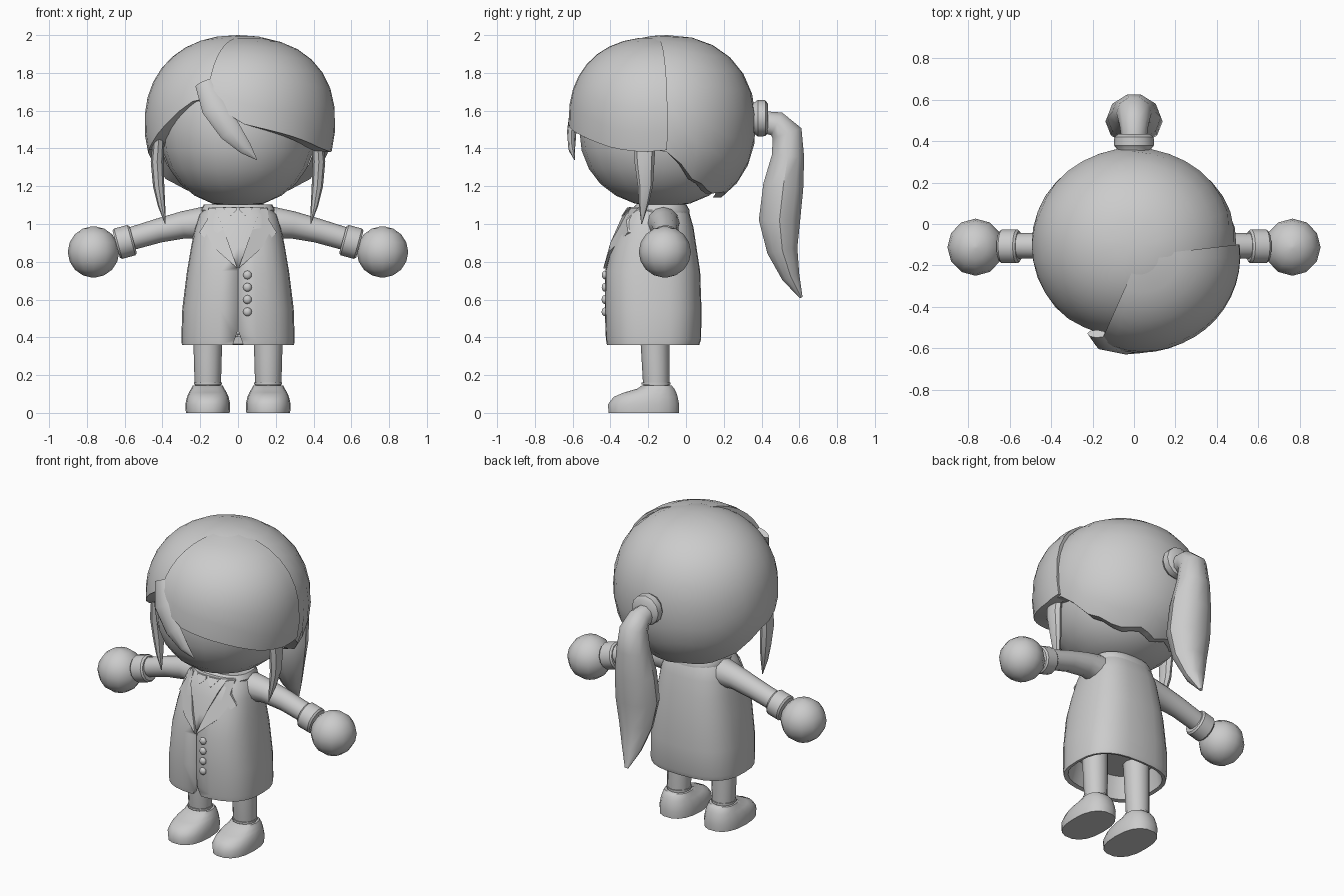
import bpy, bmesh, math
from mathutils import Vector

if "Cube" in bpy.data.objects:
    bpy.data.objects.remove(bpy.data.objects["Cube"])

grey = bpy.data.materials.new("plain_grey")
grey.diffuse_color = (0.6, 0.6, 0.6, 1)
grey.use_nodes = True
grey.node_tree.nodes["Principled BSDF"].inputs["Base Color"].default_value = grey.diffuse_color


def make(name, verts, faces, angle=40):
    me = bpy.data.meshes.new(name)
    bm = bmesh.new()
    vs = [bm.verts.new(v) for v in verts]
    for f in faces:
        bm.faces.new([vs[i] for i in f])
    bmesh.ops.remove_doubles(bm, verts=bm.verts, dist=0.0002)
    bmesh.ops.recalc_face_normals(bm, faces=bm.faces)
    bm.to_mesh(me)
    bm.free()
    me.materials.append(grey)
    ob = bpy.data.objects.new(name, me)
    bpy.context.collection.objects.link(ob)
    bpy.ops.object.select_all(action='DESELECT')
    ob.select_set(True)
    bpy.context.view_layer.objects.active = ob
    bpy.ops.object.shade_smooth_by_angle(angle=math.radians(angle))
    return ob


def loft(name, rings, angle=40):
    """Skin closed rings of equal length and cap both ends."""
    n, m = len(rings[0]), len(rings)
    faces = [(r * n + i, r * n + (i + 1) % n, (r + 1) * n + (i + 1) % n, (r + 1) * n + i)
             for r in range(m - 1) for i in range(n)]
    faces += [tuple(range(n)), tuple(range((m - 1) * n, m * n))]
    return make(name, [p for r in rings for p in r], faces, angle)


def spow(v, e):
    return math.copysign(abs(v) ** e, v)


def oval(z, a, y0, y1, n, p=2.0, cx=0.0):
    """Horizontal rounded ring with half width a, from y0 to y1."""
    ts = [2 * math.pi * i / n for i in range(n)]
    return [(cx + a * spow(math.cos(t), 2 / p),
             (y0 + y1) / 2 + (y1 - y0) / 2 * spow(math.sin(t), 2 / p), z) for t in ts]


def tube(name, path, sizes, ref, n=10, angle=40):
    """Oval tube along a path; the first size lies along ref."""
    pts = [Vector(p) for p in path]
    rings = []
    for i, c in enumerate(pts):
        t = (pts[min(i + 1, len(pts) - 1)] - pts[max(i - 1, 0)]).normalized()
        u = Vector(ref)
        u = (u - t * u.dot(t)).normalized()
        v = t.cross(u)
        a, b = sizes[i]
        rings.append([c + u * a * math.cos(2 * math.pi * k / n) + v * b * math.sin(2 * math.pi * k / n)
                      for k in range(n)])
    return loft(name, rings, angle)


def lerp(keys, x):
    for (a, u), (b, v) in zip(keys, keys[1:]):
        if a <= x <= b:
            return u + (v - u) * (x - a) / (b - a)
    return keys[-1][1]


def shell(name, c, r, p, thetas, edge, top, rows):
    """Rounded dome whose lower rim height follows the edge keys, with rim tucked inward."""
    closed = thetas[-1] - thetas[0] >= 360
    cols = [(t, 1) for t in (thetas[:-1] if closed else thetas)]
    if not closed:
        cols = [(thetas[0], 0.86)] + cols + [(thetas[-1], 0.86)]
    verts, h = [], rows + 2
    for th, k in cols:
        q = max(-1, min(1, (lerp(edge, th) - c[2]) / r[2]))
        low = math.acos(spow(q, p / 2))
        t = math.radians(th)
        for j in range(h):
            ph = top + (low - top) * min(j, rows) / rows
            s = 0.84 if j > rows else k
            e = s * spow(math.sin(ph), 2 / p)
            verts.append((c[0] + r[0] * e * math.cos(t), c[1] + r[1] * e * math.sin(t),
                          c[2] + r[2] * (s if j <= rows else 1) * spow(math.cos(ph), 2 / p)))
    n = len(cols)
    faces = [(i * h + j, i * h + j + 1, (i + 1) % n * h + j + 1, (i + 1) % n * h + j)
             for i in range(n if closed else n - 1) for j in range(h - 1)]
    return make(name, verts, faces, 45)


def ball(name, c, r, seg, rings, p=2.0):
    loft(name, [oval(c[2] + r[2] * spow(math.cos(f), 2 / p), r[0] * spow(math.sin(f), 2 / p),
                     c[1] - r[1] * spow(math.sin(f), 2 / p), c[1] + r[1] * spow(math.sin(f), 2 / p),
                     seg, 2, c[0])
                for f in [math.pi * (0.02 + 0.96 * i / rings) for i in range(rings + 1)]], 50)


# Head and hair cap
ball("head", (0, -0.125, 1.5), (0.41, 0.44, 0.41), 20, 12, 2.15)
cap_edge = [(0, 1.38), (6, 1.37), (15, 1.25), (28, 1.22), (45, 1.16), (70, 1.17), (90, 1.14),
            (110, 1.17), (135, 1.16), (152, 1.22), (165, 1.25), (174, 1.37), (195, 1.40),
            (215, 1.50), (231, 1.60), (246, 1.68), (270, 1.6), (300, 1.52), (330, 1.43), (360, 1.38)]
shell("hair_cap", (0, -0.10, 1.53), (0.495, 0.47, 0.47), 2.2,
      [i * 10 for i in range(37)], cap_edge, 0.0, 10)

# Swept fringe with a forelock at the parting
fringe_edge = [(240, 1.68), (247, 1.66), (270, 1.53), (300, 1.47), (330, 1.40), (350, 1.38), (380, 1.40)]
shell("fringe", (0.025, -0.155, 1.54), (0.49, 0.467, 0.45), 2.3,
      [247 + i * 8 for i in range(16)], fringe_edge, 0.15, 8)
tube("forelock", [(-0.18, -0.53, 1.75), (-0.125, -0.585, 1.62), (-0.04, -0.605, 1.49),
                  (0.04, -0.605, 1.4), (0.1, -0.59, 1.34)],
     [(0.05, 0.02), (0.07, 0.028), (0.06, 0.025), (0.035, 0.018), (0.002, 0.002)], (1, 0, 0.6), 8)

# Side locks
for s, tag in ((1, "right"), (-1, "left")):
    tube("side_lock_" + tag, [(s * 0.42, -0.22, 1.45), (s * 0.428, -0.22, 1.33),
                              (s * 0.42, -0.215, 1.2), (s * 0.405, -0.225, 1.1), (s * 0.385, -0.235, 1.0)],
         [(0.06, 0.03), (0.053, 0.034), (0.04, 0.03), (0.025, 0.02), (0.002, 0.002)], (0, 1, 0), 8)

# Ponytail and its tie
tube("hair_tie", [(0, y, 1.56) for y in (0.33, 0.365, 0.38, 0.42, 0.435)],
     [(0.075,) * 2, (0.085,) * 2, (0.097,) * 2, (0.095,) * 2, (0.075,) * 2], (1, 0, 0), 12)
tube("ponytail", [(0, 0.41, 1.54), (0, 0.48, 1.53), (0, 0.535, 1.48), (0, 0.54, 1.36), (0, 0.515, 1.2),
                  (0, 0.495, 1.02), (0, 0.51, 0.86), (0, 0.555, 0.72), (0, 0.61, 0.61)],
     [(0.06, 0.06), (0.07, 0.07), (0.085, 0.085), (0.105, 0.09), (0.13, 0.112), (0.138, 0.115),
      (0.11, 0.085), (0.065, 0.05), (0.012, 0.008)], (1, 0, 0), 10)

# Coat body with hollow hem
COAT = [(0.36, 0.297, -0.42, 0.07), (0.39, 0.3, -0.425, 0.08), (0.55, 0.295, -0.43, 0.082),
        (0.75, 0.27, -0.428, 0.075), (0.88, 0.248, -0.395, 0.055), (0.98, 0.228, -0.36, 0.04),
        (1.05, 0.205, -0.33, 0.02), (1.09, 0.165, -0.30, 0.0)]
hem = [(0.5, 0.25, -0.36, 0.03), (0.365, 0.275, -0.395, 0.05)]
coat = loft("coat", [oval(z, a, y0, y1, 28, 2.7) for z, a, y0, y1 in hem + COAT])

# Front opening of the coat: seam and hem notch
slot = [(-0.035, 0.34), (0.035, 0.34), (0.003, 0.43), (0.003, 0.77), (-0.003, 0.77), (-0.003, 0.43)]
cutter = loft("seam_cutter", [[(x, y, z) for x, z in slot] for y in (-0.5, -0.385)])
cutter.hide_render = True
cutter.hide_viewport = True
cut = coat.modifiers.new("seam", 'BOOLEAN')
cut.operation, cut.object, cut.solver = 'DIFFERENCE', cutter, 'EXACT'


def coat_y(x, z):
    a, y0, y1 = (lerp([(r[0], r[i]) for r in COAT], z) for i in (1, 2, 3))
    return (y0 + y1) / 2 - (y1 - y0) / 2 * max(0, 1 - abs(x / a) ** 2.7) ** (1 / 2.7)


def plate(name, outline, lift):
    loft(name, [[(x, coat_y(x, z) + d, z) for x, z in outline] for d in (-lift, 0.02)], 30)


# Lapels, shirt collar points, sleeves, cuffs, hands, legs and shoes
for s, tag in ((1, "right"), (-1, "left")):
    plate("lapel_" + tag, [(s * x, z) for x, z in
                           [(0.003, 0.765), (0.05, 0.9), (0.1, 1.03), (0.12, 1.085), (0.155, 1.085),
                            (0.165, 1.02), (0.205, 0.955), (0.1, 0.85)]], 0.014)
    plate("shirt_collar_" + tag, [(s * x, z) for x, z in
                                  [(0.005, 1.075), (0.04, 1.04), (0.08, 1.088), (0.01, 1.088)]], 0.009)
    tube("sleeve_" + tag, [(s * 0.08, -0.12, 0.99), (s * 0.2, -0.12, 1.005), (s * 0.29, -0.112, 0.995),
                           (s * 0.42, -0.105, 0.965), (s * 0.59, -0.105, 0.915)],
         [(0.1, 0.09), (0.084, 0.085), (0.072, 0.072), (0.064, 0.064), (0.06, 0.06)], (0, 0, 1), 12)
    tube("cuff_" + tag, [(s * (0.6 + d), -0.108, 0.905 - 0.27 * d) for d in (-0.045, -0.035, 0.035, 0.045)],
         [(0.074,) * 2, (0.083,) * 2, (0.083,) * 2, (0.074,) * 2], (0, 0, 1), 14, 30)
    ball("hand_" + tag, (s * 0.765, -0.112, 0.852), (0.136, 0.138, 0.136), 12, 8)
    cx = s * 0.16
    loft("leg_" + tag, [oval(z, a, c - a, c + a, 12, 2, cx) for z, a, c in
                        [(0.12, 0.066, -0.155), (0.16, 0.07, -0.158), (0.3, 0.074, -0.162), (0.52, 0.08, -0.17)]])
    loft("sock_band_" + tag, [oval(z, 0.074, -0.235, -0.083, 12, 2, cx) for z in (0.15, 0.162)])
    loft("shoe_" + tag, [oval(z, a, y0, y1, 18, 2.4, cx) for z, a, y0, y1 in
                         [(0, 0.116, -0.412, -0.036), (0.045, 0.119, -0.416, -0.034),
                          (0.085, 0.11, -0.385, -0.042), (0.108, 0.1, -0.33, -0.05),
                          (0.128, 0.088, -0.26, -0.06), (0.145, 0.08, -0.235, -0.075)]], 50)

# Neck collar band
loft("coat_collar", [oval(z, a, y0, y1, 24, 2.5) for z, a, y0, y1 in
                     [(1.05, 0.19, -0.29, 0.02), (1.075, 0.196, -0.29, 0.018),
                      (1.103, 0.182, -0.265, 0.002), (1.1, 0.165, -0.25, -0.015)]])

# Buttons
for i in range(4):
    z = 0.73 - 0.065 * i
    ball(f"button_{i + 1}", (0.05, coat_y(0.05, z) - 0.003, z), (0.023, 0.016, 0.023), 10, 6)
